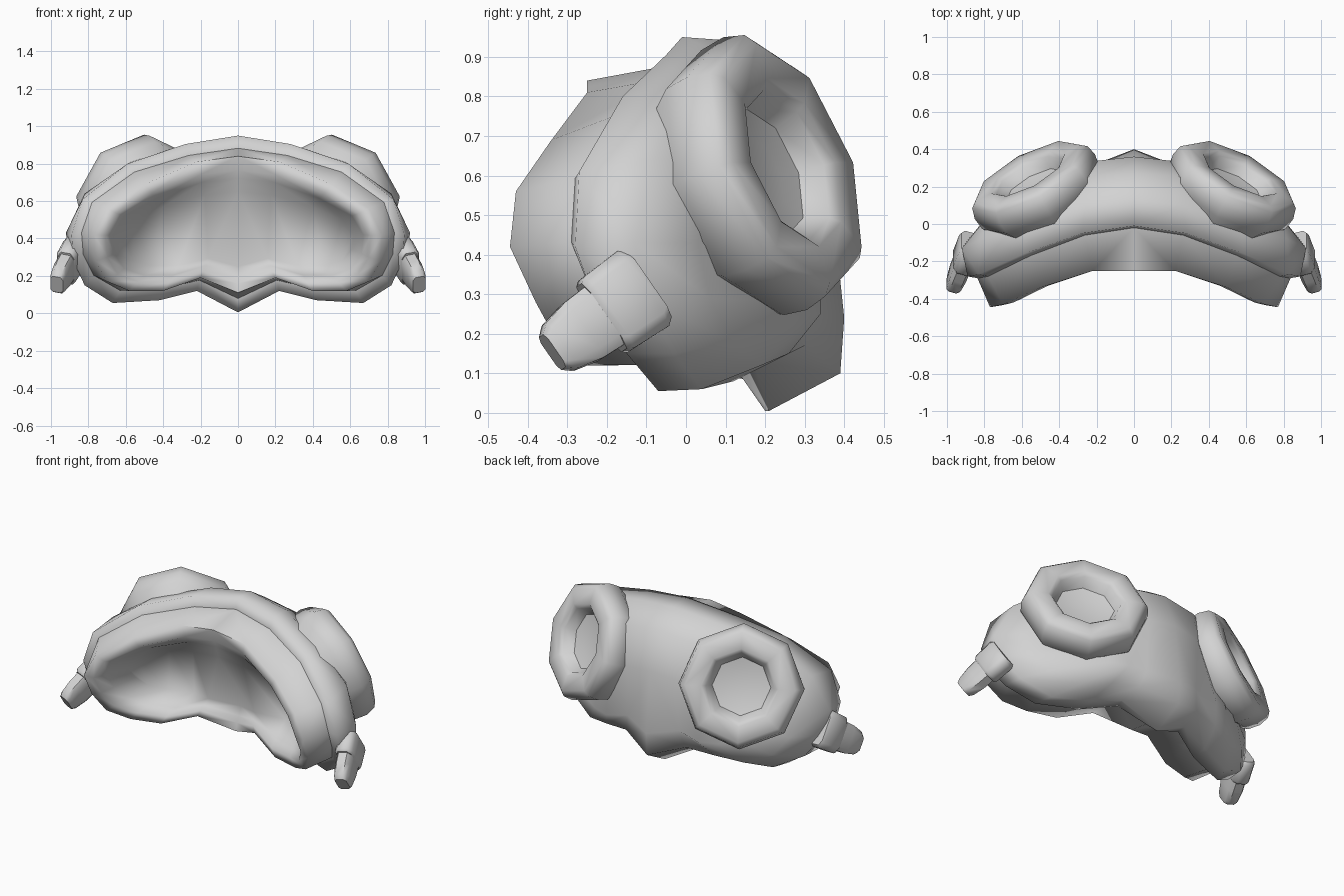
import bpy, bmesh, math
from mathutils import Vector

if "Cube" in bpy.data.objects:
    bpy.data.objects.remove(bpy.data.objects["Cube"])

grey = bpy.data.materials.new("plain grey")
grey.use_nodes = True
grey.diffuse_color = (0.65, 0.65, 0.65, 1)
grey.node_tree.nodes["Principled BSDF"].inputs["Base Color"].default_value = grey.diffuse_color


def finish(name, bm, angle):
    """Turn a bmesh into a smooth-shaded object."""
    bmesh.ops.remove_doubles(bm, verts=bm.verts, dist=0.0005)
    bmesh.ops.recalc_face_normals(bm, faces=bm.faces)
    mesh = bpy.data.meshes.new(name)
    bm.to_mesh(mesh)
    bm.free()
    obj = bpy.data.objects.new(name, mesh)
    bpy.context.collection.objects.link(obj)
    mesh.materials.append(grey)
    bpy.ops.object.select_all(action="DESELECT")
    obj.select_set(True)
    bpy.context.view_layer.objects.active = obj
    bpy.ops.object.shade_smooth_by_angle(angle=math.radians(angle))


def loft(bm, rings, closed=True):
    """Skin a list of point rings and return the vertex rings."""
    loops = [[bm.verts.new(p) for p in ring] for ring in rings]
    for a, b in zip(loops, loops[1:]):
        n = len(a)
        for i in range(n if closed else n - 1):
            j = (i + 1) % n
            bm.faces.new((a[i], a[j], b[j], b[i]))
    return loops


def strip_fill(bm, half):
    """Close a half outline by joining its upper points to its lower ones."""
    n = len(half) - 1
    for i in range(n // 2):
        quad = [half[i], half[i + 1], half[n - i - 1], half[n - i]]
        bm.faces.new(list(dict.fromkeys(quad)))


def mirrored(bm):
    copy = bmesh.ops.duplicate(bm, geom=bm.verts[:] + bm.edges[:] + bm.faces[:])
    for v in copy["geom"]:
        if isinstance(v, bmesh.types.BMVert):
            v.co.x = -v.co.x


def inset(ring, sx, sz, mid, push):
    """Shrink an outline about a height and move it back by a rule of x."""
    return [(x * sx, y + push(x), mid + (z - mid) * sz) for x, y, z in ring]


# Half outlines of the mask, each from the top centre round to the nose
rim = [(0, -.01, .95), (.28, -.05, .905), (.59, -.16, .8), (.83, -.27, .61),
       (.89, -.28, .42), (.88, -.23, .28), (.82, -.15, .15), (.67, -.07, .055),
       (.42, .02, .07), (.22, .12, .12), (0, .2, .005)]
swell = [(0, .13, .94), (.26, .1, .905), (.57, -.01, .81), (.82, -.08, .64),
         (.92, -.13, .43), (.9, -.1, .28), (.81, -.03, .15), (.64, .04, .06),
         (.42, .12, .08), (.23, .17, .13), (0, .21, .005)]
shoulder = [(0, .27, .85), (.22, .26, .82), (.48, .15, .75), (.7, .06, .62),
            (.79, .03, .43), (.77, .06, .29), (.69, .12, .18), (.54, .19, .12),
            (.38, .26, .15), (.21, .3, .17), (0, .39, .1)]
face = [(0, .36, .62), (.18, .34, .6), (.4, .22, .58), (.5, .15, .52),
        (.56, .14, .45), (.58, .19, .37), (.54, .25, .28), (.43, .3, .25),
        (.32, .34, .25), (.18, .33, .28), (0, .4, .24)]
cushion = [(0, -.25, .84), (.22, -.25, .81), (.5, -.34, .69), (.7, -.43, .56),
           (.77, -.445, .42), (.76, -.38, .28), (.7, -.32, .17), (.58, -.25, .12),
           (.4, -.2, .12), (.2, -.12, .19), (0, -.02, .11)]

# Outer shell
bm = bmesh.new()
seat = inset(rim, .94, .85, .5, lambda x: -.01)
loops = loft(bm, [seat, rim, swell, shoulder, face], closed=False)
strip_fill(bm, loops[-1])
mirrored(bm)
finish("mask_shell", bm, 100)

# Face cushion: a broad lip, two eye hollows and a nose ridge between them
bm = bmesh.new()
lip = inset(cushion, .92, .83, .4, lambda x: .01)
bowl = inset(cushion, .87, .72, .42, lambda x: .03 if x < .25 else .08)
floor = inset(cushion, .8, .55, .42, lambda x: .05 if x < .25 else .22)
loops = loft(bm, [seat, cushion, lip, bowl, floor], closed=False)
strip_fill(bm, loops[-1])
mirrored(bm)
finish("face_cushion", bm, 85)

# Section of a chamfered bar, as unit corners
bar = [(1, .6), (.7, 1), (-.7, 1), (-1, .6), (-1, -.6), (-.7, -1), (.7, -1), (1, -.6)]

for side, name in ((1, "left"), (-1, "right")):
    flip = Vector((side, 1, 1))

    # Eight-sided lens ring turned about its tilted axis
    axis = Vector((.447, .83, .33)).normalized()
    across = Vector((-axis.y, axis.x, 0)).normalized()
    rise = across.cross(axis) * -1
    centre = Vector((.53, .2, .605))
    profile = [(.28, -.24), (.31, -.13), (.355, -.07), (.365, 0), (.35, .06), (.32, .085),
               (.225, .085), (.2, .065), (.17, .005), (.1, -.01)]
    turns = [math.tau * k / 8 for k in range(8)]
    rings = [[(centre + axis * d + (across * math.cos(t) + rise * math.sin(t)) * r) * flip
              for t in turns] for r, d in profile]
    bm = bmesh.new()
    loops = loft(bm, rings)
    bm.faces.new(loops[0])
    bm.faces.new(loops[-1])
    finish(name + "_lens_ring", bm, 50)

    # Strap collar and the peg that leaves it
    along = Vector((.08, -.2, -.14)).normalized()
    wide = Vector((0, .57, -.82))
    thick = along.cross(wide).normalized()
    root = Vector((.9, -.163, .276))
    parts = {"strap_collar": [(-.08, .1, .05), (-.06, .115, .055), (.05, .11, .055), (.065, .1, .045)],
             "strap_peg": [(.02, .09, .045), (.13, .085, .045), (.2, .07, .04), (.225, .05, .035)]}
    for part, sections in parts.items():
        bm = bmesh.new()
        loops = loft(bm, [[(root + along * t + wide * (u * w) + thick * (v * h)) * flip
                           for u, v in bar] for t, w, h in sections])
        bm.faces.new(loops[0])
        bm.faces.new(loops[-1])
        finish(name + "_" + part, bm, 50)
